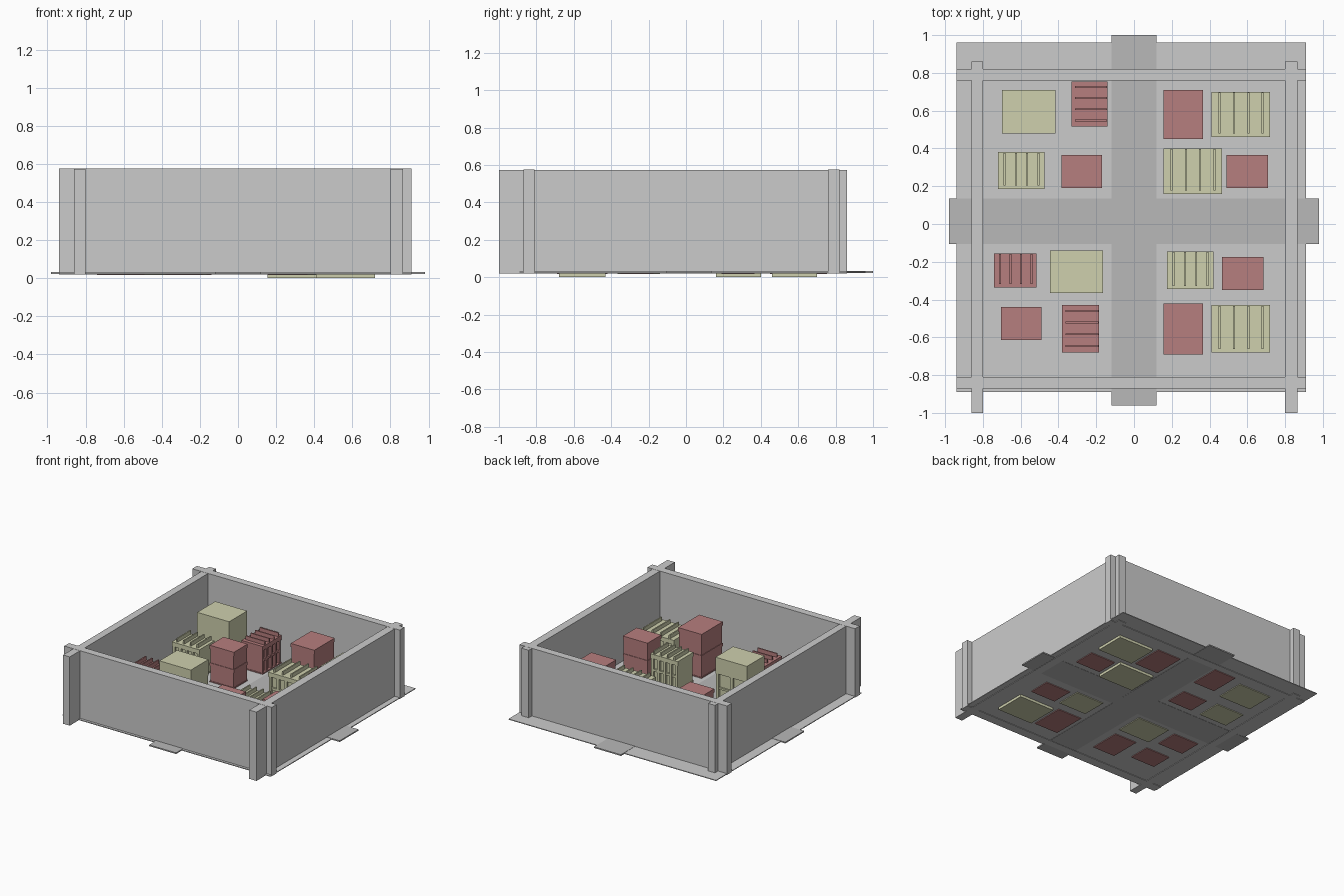
import bpy, bmesh
from mathutils import Matrix

if "Cube" in bpy.data.objects:
    bpy.data.objects.remove(bpy.data.objects["Cube"])


def material(name, rgb):
    m = bpy.data.materials.new(name)
    m.diffuse_color = (*rgb, 1)
    m.use_nodes = True
    m.node_tree.nodes["Principled BSDF"].inputs["Base Color"].default_value = m.diffuse_color
    return m


RED = material("brick_red", (0.47, 0.21, 0.21))
OLIVE = material("olive", (0.62, 0.63, 0.42))
DARK = material("asphalt", (0.48, 0.48, 0.48))


def make(name, boxes, mat=None):
    """One object from boxes given as (x0, x1, y0, y1, z0, z1)."""
    bm = bmesh.new()
    for x0, x1, y0, y1, z0, z1 in boxes:
        mtx = Matrix.Translation(((x0 + x1) / 2, (y0 + y1) / 2, (z0 + z1) / 2))
        bmesh.ops.create_cube(bm, size=1, matrix=mtx @ Matrix.Diagonal((x1 - x0, y1 - y0, z1 - z0, 1)))
    me = bpy.data.meshes.new(name)
    bm.to_mesh(me)
    bm.free()
    ob = bpy.data.objects.new(name, me)
    bpy.context.collection.objects.link(ob)
    if mat:
        me.materials.append(mat)
    return ob


def swap(boxes):
    return [(b[2], b[3], b[0], b[1], b[4], b[5]) for b in boxes]


# ground, roads and perimeter walls
make("ground_slab", [(-0.94, 0.91, -0.89, 0.96, 0.024, 0.030)])
make("road_north_south", [(-0.12, 0.12, -0.96, 1.0, 0.022, 0.032)], DARK)
make("road_east_west", [(-0.98, 0.98, -0.105, 0.135, 0.0225, 0.0325)], DARK)
make("front_wall", [(-0.94, 0.91, -0.87, -0.81, 0.02, 0.575)])
make("back_wall", [(-0.94, 0.91, 0.76, 0.82, 0.02, 0.575)])
make("left_wall", [(-0.86, -0.80, -1.0, 0.86, 0.02, 0.574)])
make("right_wall", [(0.80, 0.865, -1.0, 0.86, 0.02, 0.574)])


def tower(x0, x1, y0, y1, z0, top):
    """Two storeys with ledges, and pilasters on every side."""
    d = 0.015
    mid = (z0 + top) / 2
    out = [(x0 + d, x1 - d, y0 + d, y1 - d, z0, top - 0.01)]
    for a, b in ((z0, z0 + 0.02), (mid - 0.012, mid + 0.012), (top - 0.03, top)):
        out.append((x0, x1, y0, y1, a, b))
    w, e = 0.025, 0.004
    for i in range(3):
        px = x0 + e + i * (x1 - x0 - w - 2 * e) / 2
        py = y0 + e + i * (y1 - y0 - w - 2 * e) / 2
        out.append((px, px + w, y0 + e, y1 - e, z0, top - 0.012))
        out.append((x0 + e, x1 - e, py, py + w, z0, top - 0.012))
    return out


def finned(x0, x1, y0, y1, z0, top):
    """Hall with four roof fins and pilasters on the long sides."""
    roof = top - 0.03
    d = 0.022
    out = [(x0 + 0.008, x1 - 0.008, y0 + d, y1 - d, z0, roof - 0.01),
           (x0, x1, y0, y1, roof - 0.035, roof),
           (x0, x1, y0, y1, z0, z0 + 0.02),
           (x0 + 0.004, x1 - 0.004, y0 + 0.008, y1 - 0.008, 0.125, 0.143)]
    for i in range(4):
        c = x0 + (x1 - x0) * (0.14 + 0.245 * i)
        out.append((c - 0.005, c + 0.005, y0 + 0.018, y1 - 0.004, roof - 0.005, top))
    for i in range(5):
        c = x0 + 0.014 + (x1 - x0 - 0.028) * i / 4
        out.append((c - 0.01, c + 0.01, y0 + 0.005, y1 - 0.005, z0, roof - 0.01))
    return out


def block(x0, x1, y0, y1, z0, top):
    """Plain block whose back has a recessed lower floor."""
    d = 0.02
    out = [(x0, x1, y0, y1 - d, z0, top), (x0, x1, y0, y1, top - 0.13, top),
           (x0, x1, y0, y1, z0, z0 + 0.02), (x0, x1, y0, y1 - 0.006, 0.14, 0.155)]
    for i in range(3):
        px = x0 + i * (x1 - x0 - 0.025) / 2
        out.append((px, px + 0.025, y0 + d, y1 - 0.004, z0, top - 0.12))
    return out


B = 0.018
# towers
for i, (x0, x1, y0, y1, h) in enumerate([
        (0.155, 0.365, 0.45, 0.71, 0.385), (0.155, 0.365, -0.69, -0.42, 0.385),
        (-0.385, -0.17, 0.19, 0.365, 0.325), (0.49, 0.71, 0.19, 0.365, 0.325),
        (0.465, 0.685, -0.35, -0.175, 0.325), (-0.705, -0.49, -0.615, -0.44, 0.325)]):
    make(f"tower_{i + 1}", tower(x0, x1, y0, y1, B, h), RED)

# olive finned halls; the three big ones reach down to z = 0
for i, (x0, x1, y0, y1, z0) in enumerate([
        (0.41, 0.72, 0.46, 0.70, 0), (0.155, 0.465, 0.16, 0.40, 0),
        (0.41, 0.72, -0.68, -0.43, 0), (-0.72, -0.475, 0.185, 0.38, B),
        (0.175, 0.42, -0.345, -0.145, B)]):
    make(f"olive_hall_{i + 1}", finned(x0, x1, y0, y1, z0, 0.295), OLIVE)

# red finned halls, two of them turned a quarter
make("red_hall_1", finned(-0.74, -0.515, -0.335, -0.155, B, 0.285), RED)
make("red_hall_2", swap(finned(0.515, 0.755, -0.33, -0.14, B, 0.285)), RED)
make("red_hall_3", swap(finned(-0.68, -0.43, -0.38, -0.185, B, 0.285)), RED)

# plain olive blocks
make("olive_block_1", block(-0.70, -0.415, 0.48, 0.71, B, 0.395), OLIVE)
make("olive_block_2", block(-0.445, -0.165, -0.365, -0.14, B, 0.395), OLIVE)
